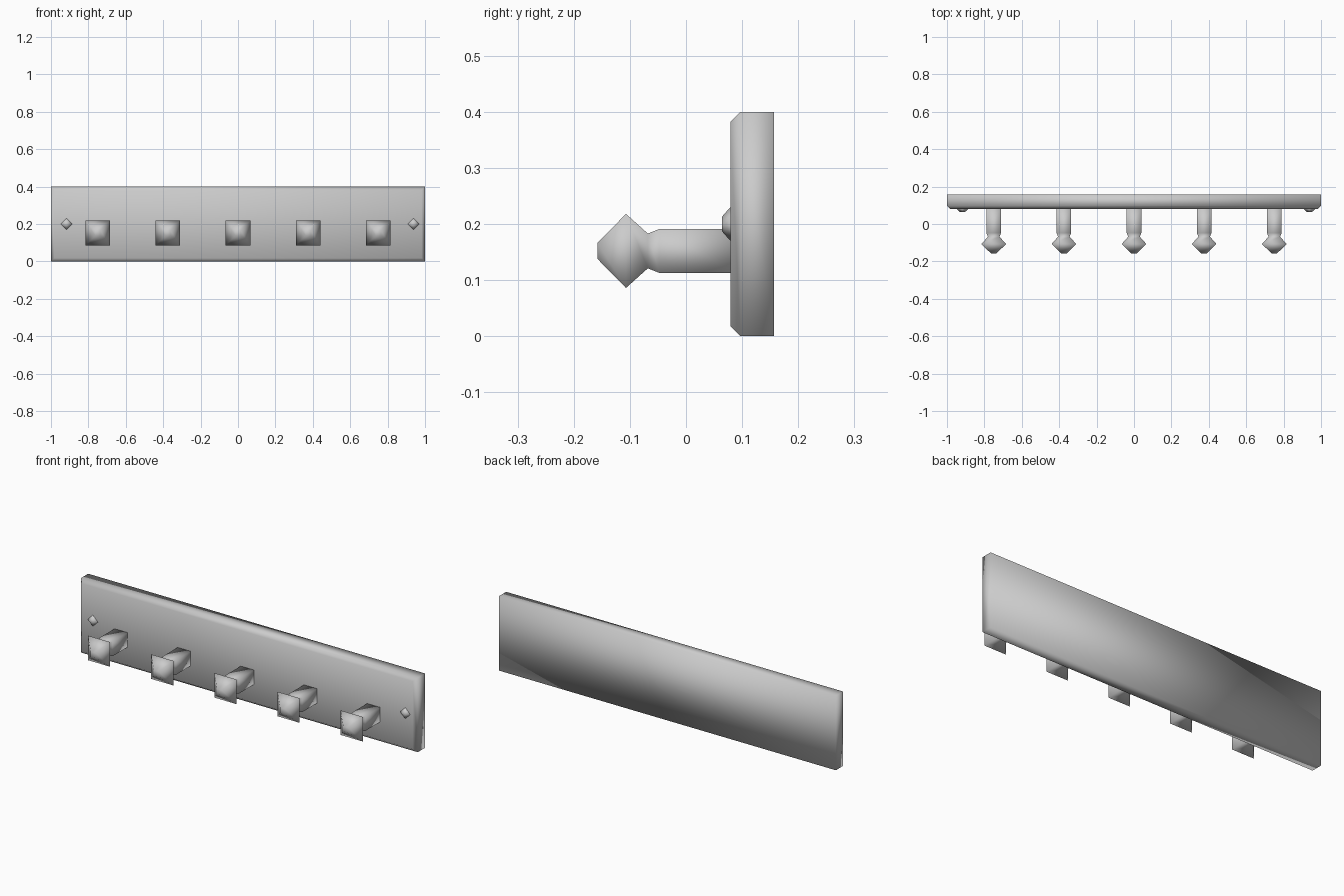
import bpy, bmesh
from math import sin, cos, pi

cube = bpy.data.objects.get("Cube")
if cube:
    bpy.data.objects.remove(cube, do_unlink=True)

grey = bpy.data.materials.new("plain grey")
grey.use_nodes = True
colour = (0.6, 0.6, 0.6, 1)
grey.diffuse_color = colour
grey.node_tree.nodes["Principled BSDF"].inputs["Base Color"].default_value = colour


def loft(name, location, rings):
    """Join rings of (y, [(x, z), ...]), ordered back to front, into a capped solid."""
    bm = bmesh.new()
    loops = [[bm.verts.new((x, y, z)) for x, z in pts] for y, pts in rings]
    for a, b in zip(loops, loops[1:]):
        for i in range(len(a)):
            j = (i + 1) % len(a)
            bm.faces.new((a[i], a[j], b[j], b[i]))
    bm.faces.new(loops[0])
    bm.faces.new(loops[-1])
    bmesh.ops.recalc_face_normals(bm, faces=bm.faces)
    for face in bm.faces:
        face.smooth = True
    mesh = bpy.data.meshes.new(name)
    bm.to_mesh(mesh)
    bm.free()
    mesh.materials.append(grey)
    obj = bpy.data.objects.new(name, mesh)
    obj.location = location
    bpy.context.collection.objects.link(obj)
    return obj


def rect(w, h):
    return [(-w, -h), (w, -h), (w, h), (-w, h)]


def diamond(r):
    return [(r * cos(i * pi / 2), r * sin(i * pi / 2)) for i in range(4)]


# Back board with chamfered front edges
loft("back_board", (0, 0, 0.2), [
    (0.157, rect(1, 0.2)), (0.097, rect(1, 0.2)), (0.079, rect(0.982, 0.182))])

# Square pegs: stem, neck and pyramid head
peg_profile = [(0.085, 0.039), (-0.048, 0.039), (-0.068, 0.031),
               (-0.107, 0.066), (-0.158, 0.014)]
for i in range(5):
    loft(f"peg_{i + 1}", ((i - 2) * 0.375, 0, 0.152),
         [(y, rect(r, r)) for y, r in peg_profile])

# Diamond screw caps near the ends
for name, x in (("right_screw_cap", -0.917), ("left_screw_cap", 0.938)):
    loft(name, (x, 0, 0.2), [(0.082, diamond(0.03)), (0.079, diamond(0.03)),
                             (0.064, diamond(0.013))])
